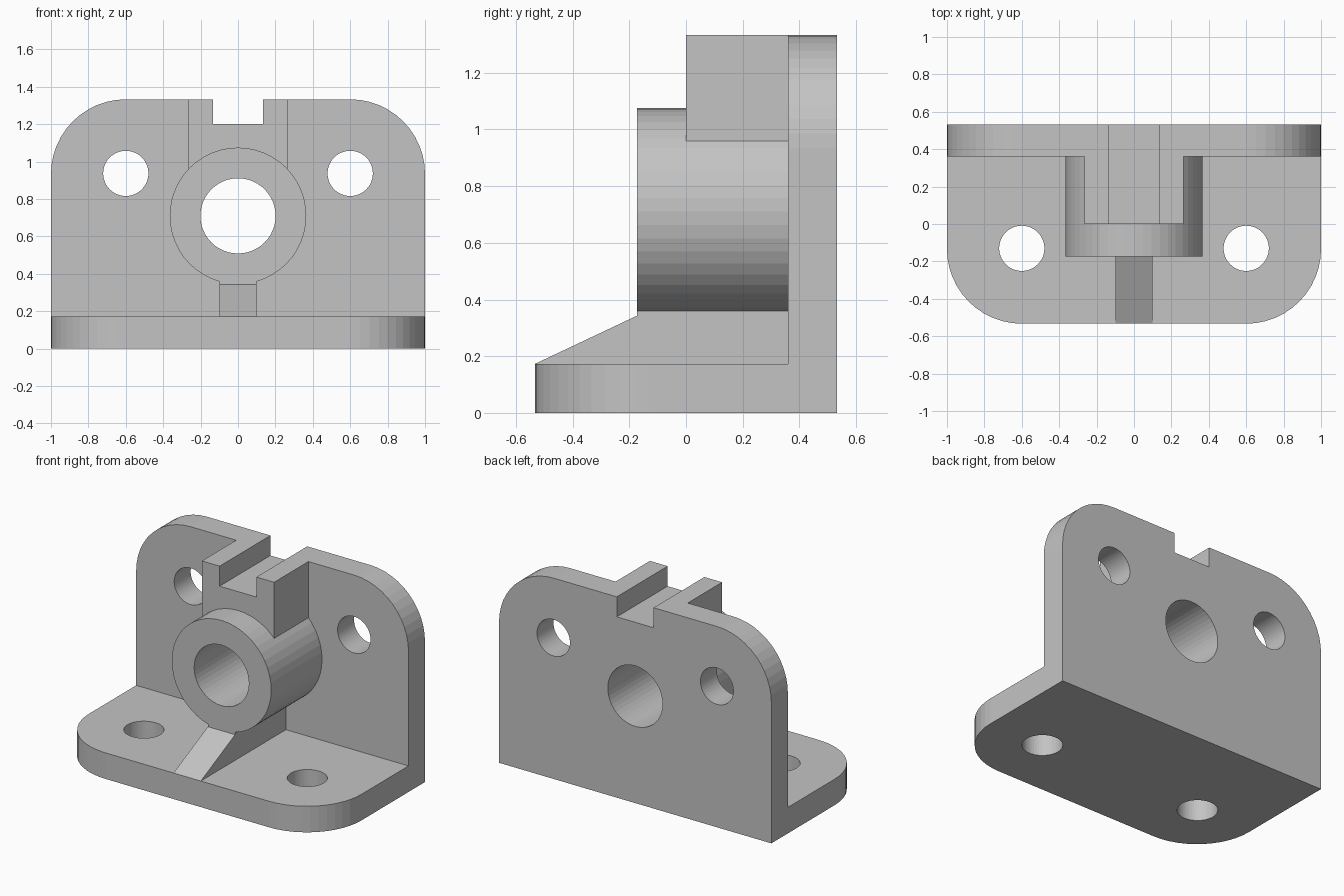
import bpy, bmesh, math
from mathutils import Vector

if "Cube" in bpy.data.objects:
    bpy.data.objects.remove(bpy.data.objects["Cube"])

grey = bpy.data.materials.new("light grey")
grey.diffuse_color = (0.55, 0.55, 0.55, 1)
grey.use_nodes = True
grey.node_tree.nodes["Principled BSDF"].inputs["Base Color"].default_value = grey.diffuse_color


def prism(name, pts, axis, lo, hi):
    """Extrude a closed 2D outline along an axis; outline is (y,z), (x,z) or (x,y)."""
    def place(p, d):
        q = list(p)
        q.insert("xyz".index(axis), d)
        return Vector(q)
    bm = bmesh.new()
    a = [bm.verts.new(place(p, lo)) for p in pts]
    b = [bm.verts.new(place(p, hi)) for p in pts]
    bm.faces.new(a)
    bm.faces.new(b[::-1])
    n = len(pts)
    for i in range(n):
        j = (i + 1) % n
        bm.faces.new((a[j], a[i], b[i], b[j]))
    bmesh.ops.recalc_face_normals(bm, faces=bm.faces)
    me = bpy.data.meshes.new(name)
    bm.to_mesh(me)
    bm.free()
    me.materials.append(grey)
    ob = bpy.data.objects.new(name, me)
    bpy.context.collection.objects.link(ob)
    return ob


def arc(cx, cy, r, a0, a1, n):
    return [(cx + r * math.cos(math.radians(a0 + (a1 - a0) * i / n)),
             cy + r * math.sin(math.radians(a0 + (a1 - a0) * i / n))) for i in range(n + 1)]


def circle(cx, cy, r, n=48):
    return arc(cx, cy, r, 0, 360, n)[:-1]


def rect(x0, x1, y0, y1):
    return [(x0, y0), (x1, y0), (x1, y1), (x0, y1)]


def combine(target, other, op):
    mod = target.modifiers.new(other.name, 'BOOLEAN')
    mod.operation = op
    mod.solver = 'EXACT'
    mod.object = other
    bpy.context.view_layer.objects.active = target
    bpy.ops.object.modifier_apply(modifier=mod.name)
    bpy.data.objects.remove(other)


D, T, H, R = 0.533, 0.173, 1.333, 0.4   # half depth, thickness, height, corner radius
BZ = 0.71                               # bore centre height

# base plate with rounded front corners
bracket = prism("bracket", [(1, D), (-1, D)] + arc(-1 + R, -D + R, R, 180, 270, 12)
                + arc(1 - R, -D + R, R, 270, 360, 12), 'z', 0, T)

solids = [
    # back plate with rounded top corners
    prism("back_plate", [(-1, 0), (1, 0)] + arc(1 - R, H - R, R, 0, 90, 12)
          + arc(-1 + R, H - R, R, 90, 180, 12), 'y', D - T, D),
    # bearing boss
    prism("boss", circle(0, BZ, 0.365), 'y', -T, 0.45),
    # block above the boss
    prism("top_block", rect(-0.265, 0.265, 0.75, H), 'y', 0, 0.45),
    # sloped rib under the boss
    prism("rib", [(-D, T), (-T, 0.343), (-T, 0.4), (0.45, 0.4), (0.45, 0.1), (-0.5, 0.1)],
          'x', -0.1, 0.1),
]
for s in solids:
    combine(bracket, s, 'UNION')

# bore, top slot and mounting holes
cutters = [prism("bore", circle(0, BZ, 0.201), 'y', -1, 1),
           prism("slot", rect(-0.135, 0.135, 1.2, 1.6), 'y', -1, 1)]
for x in (-0.6, 0.6):
    cutters.append(prism("wall_hole", circle(x, 0.937, 0.121), 'y', 0.2, 1))
    cutters.append(prism("base_hole", circle(x, -0.13, 0.121), 'z', -0.2, 0.4))
for c in cutters:
    combine(bracket, c, 'DIFFERENCE')
